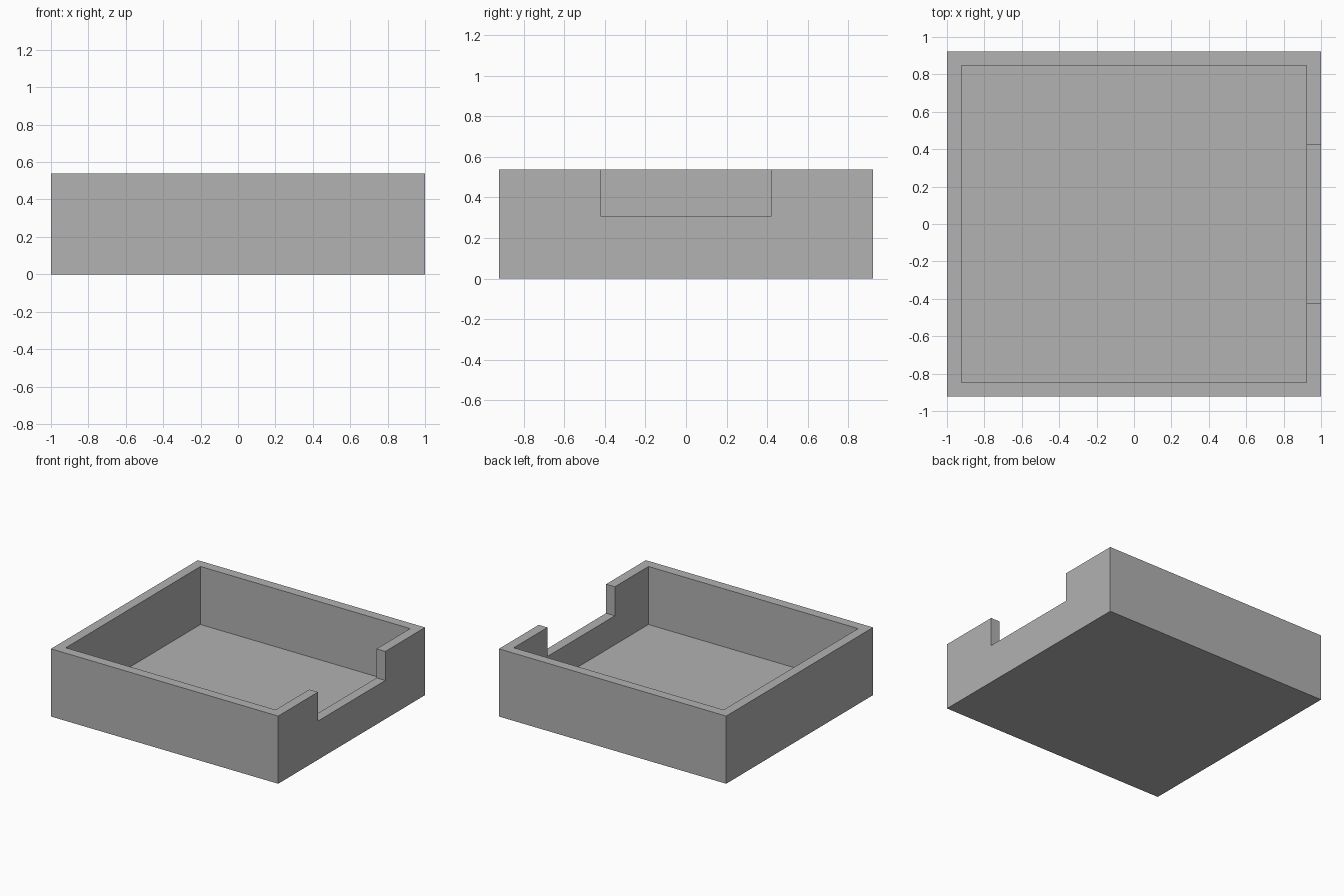
import bpy
from mathutils import Vector

cube = bpy.data.objects.get("Cube")
if cube:
    bpy.data.objects.remove(cube, do_unlink=True)

UNIT = 1 / 13            # wall thickness, the module of the whole tray
WIDTH, DEPTH, HEIGHT = 26 * UNIT, 24 * UNIT, 7 * UNIT
NOTCH_WIDTH, NOTCH_BASE = 11 * UNIT, 4 * UNIT

grey = bpy.data.materials.new("plain grey")
grey.use_nodes = True
colour = (0.445, 0.445, 0.445, 1)
grey.diffuse_color = colour
grey.node_tree.nodes["Principled BSDF"].inputs["Base Color"].default_value = colour


def box(name, low, high):
    """Add a box spanning two opposite corners."""
    low, high = Vector(low), Vector(high)
    bpy.ops.mesh.primitive_cube_add(size=1)
    obj = bpy.context.object
    obj.name = obj.data.name = name
    for v in obj.data.vertices:
        v.co = (low + high) / 2 + v.co * (high - low)
    obj.data.materials.append(grey)
    return obj


def cut(target, cutter):
    """Subtract the cutter from the target, then discard it."""
    cutter.hide_render = True
    mod = target.modifiers.new(cutter.name, "BOOLEAN")
    mod.operation = "DIFFERENCE"
    mod.solver = "EXACT"
    mod.object = cutter
    bpy.context.view_layer.objects.active = target
    bpy.ops.object.modifier_apply(modifier=mod.name)
    bpy.data.objects.remove(cutter, do_unlink=True)


# Solid block
tray = box("open_tray", (-WIDTH / 2, -DEPTH / 2, 0), (WIDTH / 2, DEPTH / 2, HEIGHT))

# Hollow interior, leaving walls and floor of equal thickness
inner_x, inner_y = WIDTH / 2 - UNIT, DEPTH / 2 - UNIT
cut(tray, box("cavity_cutter", (-inner_x, -inner_y, UNIT), (inner_x, inner_y, HEIGHT + UNIT)))

# Notch in the left wall
cut(tray, box("notch_cutter", (inner_x - UNIT, -NOTCH_WIDTH / 2, NOTCH_BASE),
              (WIDTH / 2 + UNIT, NOTCH_WIDTH / 2, HEIGHT + UNIT)))
